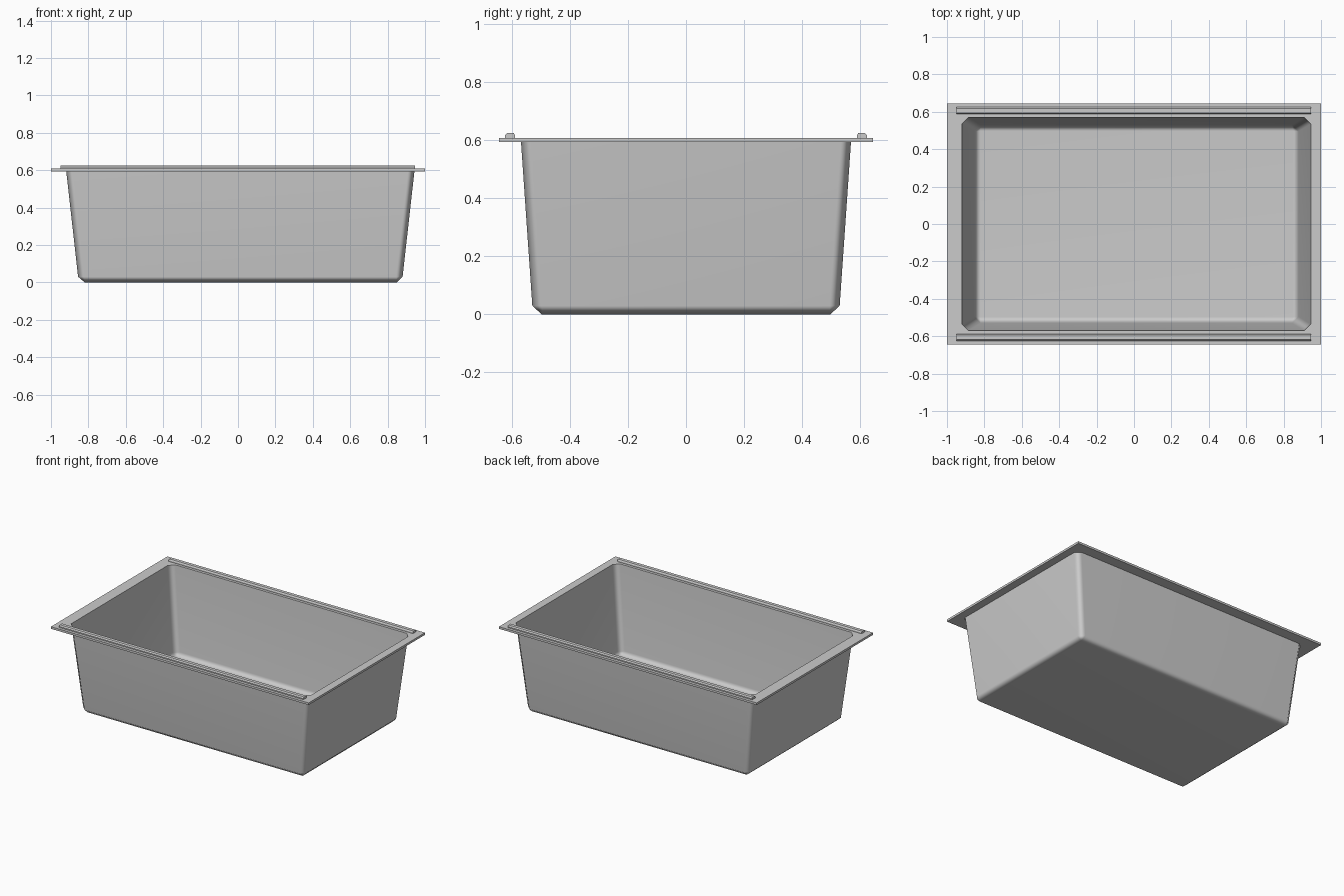
import bpy, bmesh, math

cube = bpy.data.objects.get("Cube")
if cube:
    bpy.data.objects.remove(cube, do_unlink=True)

# One plain grey for the whole tray
grey = bpy.data.materials.new("light grey")
grey.use_nodes = True
colour = (0.6, 0.6, 0.6, 1)
grey.diffuse_color = colour
grey.node_tree.nodes["Principled BSDF"].inputs["Base Color"].default_value = colour


def cut_rect(x0, x1, y, z, cut):
    """Rectangle outline with its four corners cut off."""
    return [(x0 + cut, -y, z), (x1 - cut, -y, z), (x1, -y + cut, z), (x1, y - cut, z),
            (x1 - cut, y, z), (x0 + cut, y, z), (x0, y - cut, z), (x0, -y + cut, z)]


def loft(name, loops, cap_start=False, cap_end=False, closed=False):
    """Skin a stack of outlines into one object."""
    bm = bmesh.new()
    rings = [[bm.verts.new(p) for p in loop] for loop in loops]
    pairs = list(zip(rings, rings[1:]))
    if closed:
        pairs.append((rings[-1], rings[0]))
    for a, b in pairs:
        n = len(a)
        for i in range(n):
            j = (i + 1) % n
            bm.faces.new((a[i], a[j], b[j], b[i]))
    if cap_start:
        bm.faces.new(rings[0][::-1])
    if cap_end:
        bm.faces.new(rings[-1])
    bmesh.ops.remove_doubles(bm, verts=bm.verts[:], dist=0.0001)
    bmesh.ops.recalc_face_normals(bm, faces=bm.faces[:])
    mesh = bpy.data.meshes.new(name)
    bm.to_mesh(mesh)
    bm.free()
    mesh.materials.append(grey)
    obj = bpy.data.objects.new(name, mesh)
    bpy.context.collection.objects.link(obj)
    return obj


rim_low, rim_top = 0.594, 0.609

# Tapered basin, a thin sheet with softened edges
opening = cut_rect(-0.92, 0.945, 0.57, rim_top, 0.035)
basin = loft("basin", [
    cut_rect(-0.82, 0.85, 0.497, 0, 0),
    cut_rect(-0.855, 0.88, 0.53, 0.03, 0.035),
    opening,
], cap_start=True)
bpy.ops.object.select_all(action="DESELECT")
basin.select_set(True)
bpy.context.view_layer.objects.active = basin
bpy.ops.object.shade_smooth_by_angle(angle=math.radians(65))
weighted = basin.modifiers.new("flat walls", "WEIGHTED_NORMAL")
weighted.keep_sharp = True

# Flat rim slab around the opening
loft("rim", [
    [(x, y, rim_low) for x, y, z in opening],
    cut_rect(-1, 1, 0.645, rim_low, 0),
    cut_rect(-1, 1, 0.645, rim_top, 0),
    opening,
], closed=True)

# Raised rails along the two long sides
for name, side in (("front_rail", -1), ("back_rail", 1)):
    profile = [(0.589, rim_top), (0.589, 0.617), (0.594, 0.625),
               (0.618, 0.625), (0.625, 0.617), (0.625, rim_top)]
    ends = [[(x, side * y, z) for y, z in profile] for x in (-0.95, 0.945)]
    loft(name, ends, cap_start=True, cap_end=True)
